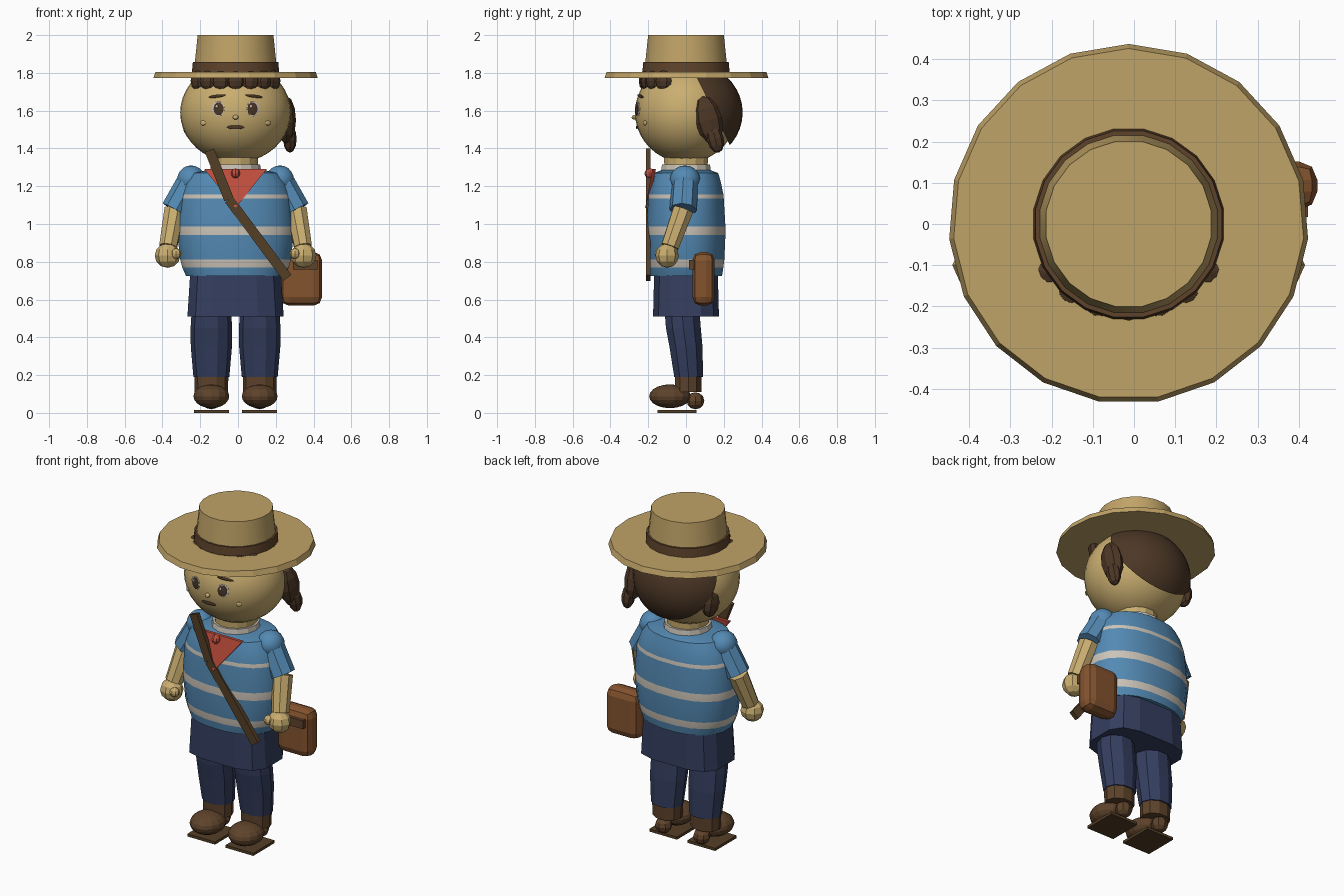
import bpy, bmesh, math
from mathutils import Matrix, Vector

if "Cube" in bpy.data.objects:
    bpy.data.objects.remove(bpy.data.objects["Cube"])

CX = -0.013  # the figure's axis
HEAD_Z, HEAD_R = 1.59, Vector((0.293, 0.27, 0.265))


def material(name, *rgb):
    linear = [((c / 255 + 0.055) / 1.055) ** 2.4 for c in rgb] + [1]
    m = bpy.data.materials.new(name)
    m.use_nodes = True
    m.diffuse_color = linear
    m.node_tree.nodes["Principled BSDF"].inputs["Base Color"].default_value = linear
    return m


SKIN = material("skin", 202, 174, 112)
STRAW = material("straw", 192, 163, 103)
BLUE = material("shirt blue", 84, 138, 180)
CREAM = material("cream", 204, 196, 184)
HAIR = material("dark brown", 76, 55, 38)
LEATHER = material("boot leather", 94, 67, 43)
BAG = material("bag leather", 132, 83, 46)
RED = material("scarf red", 196, 80, 62)
NAVY = material("navy", 52, 62, 95)
STRAP = material("strap brown", 84, 62, 38)


def finish(name, bm, mat, smooth=False):
    bmesh.ops.translate(bm, verts=bm.verts, vec=(CX, 0, 0))
    bmesh.ops.recalc_face_normals(bm, faces=bm.faces)
    mesh = bpy.data.meshes.new(name)
    bm.to_mesh(mesh)
    bm.free()
    mesh.materials.append(mat)
    ob = bpy.data.objects.new(name, mesh)
    bpy.context.collection.objects.link(ob)
    if smooth:
        bpy.ops.object.select_all(action='DESELECT')
        ob.select_set(True)
        bpy.context.view_layer.objects.active = ob
        bpy.ops.object.shade_smooth_by_angle(angle=math.radians(35))
    return ob


def loft(name, rings, mat, segs=12, power=2, phase=0.5, x=0, smooth=False):
    """Stack (z, rx, ry, y) rings into a closed solid."""
    bm = bmesh.new()
    loops = []
    for z, rx, ry, y in rings:
        loop = []
        for i in range(segs):
            a = math.tau * (i + phase) / segs + math.pi / 2
            c, s = math.cos(a), math.sin(a)
            px = math.copysign(abs(c) ** (2 / power), c) * rx
            py = math.copysign(abs(s) ** (2 / power), s) * ry
            loop.append(bm.verts.new((x + px, y + py, z)))
        loops.append(loop)
    for low, high in zip(loops, loops[1:]):
        for i in range(segs):
            j = (i + 1) % segs
            bm.faces.new((low[i], low[j], high[j], high[i]))
    bm.faces.new(loops[0])
    bm.faces.new(loops[-1])
    return finish(name, bm, mat, smooth)


def ball(name, loc, radii, mat, segs=10, rows=8, rot=Matrix(), smooth=False):
    bm = bmesh.new()
    m = Matrix.Translation(loc) @ rot @ Matrix.Diagonal((*radii, 1))
    bmesh.ops.create_uvsphere(bm, u_segments=segs, v_segments=rows, radius=1, matrix=m)
    return finish(name, bm, mat, smooth)


def limb(name, a, b, ra, rb, mat, segs=8):
    a, b = Vector(a), Vector(b)
    bm = bmesh.new()
    turn = (b - a).to_track_quat('Z', 'Y').to_matrix().to_4x4()
    bmesh.ops.create_cone(bm, cap_ends=True, segments=segs, radius1=ra, radius2=rb,
                          depth=(b - a).length, matrix=Matrix.Translation((a + b) / 2) @ turn)
    return finish(name, bm, mat)


def box(name, loc, size, mat, rot=Matrix(), bevel=0):
    bm = bmesh.new()
    bmesh.ops.create_cube(bm, size=1, matrix=Matrix.Translation(loc) @ rot @ Matrix.Diagonal((*size, 1)))
    if bevel:
        bmesh.ops.bevel(bm, geom=bm.edges[:], offset=bevel, segments=2, profile=0.5, affect='EDGES')
    return finish(name, bm, mat)


def on_face(x, z, out=0.0):
    d = 1 - (x / HEAD_R.x) ** 2 - ((z - HEAD_Z) / HEAD_R.z) ** 2
    return Vector((x, -HEAD_R.y * math.sqrt(d) - out, z))


def face_plate(name, x, z, rx, rz, mat, out=0.0, roll=0.0):
    p = on_face(x, z, out)
    rot = Matrix.Rotation(math.atan2(x / HEAD_R.x ** 2, -p.y / HEAD_R.y ** 2), 4, 'Z')
    ball(name, p, (rx, 0.0048, rz), mat, 14, 8, rot @ Matrix.Rotation(roll, 4, 'Y'))


# Hat
loft("hat_brim", [(1.772, .437, .437, 0), (1.805, .426, .426, 0)], STRAW, 19, phase=0)
loft("hat_crown", [(1.8, .224, .224, 0), (2, .203, .203, 0)], STRAW, 20, smooth=True)
loft("hat_band", [(1.8, .234, .234, 0), (1.857, .229, .229, 0)], LEATHER, 20, smooth=True)

# Head, neck and collar
ball("head", (0, 0, HEAD_Z), HEAD_R, SKIN, 32, 20, smooth=True)
loft("neck", [(1.26, .115, .115, 0), (1.36, .12, .12, 0)], SKIN, 14)
loft("collar", [(1.25, .14, .14, 0), (1.315, .13, .13, 0)], CREAM, 14)

# Back hair: a shell kept only behind a sloping plane
bm = bmesh.new()
bmesh.ops.create_uvsphere(bm, u_segments=32, v_segments=20, radius=1,
                          matrix=Matrix.Translation((0, .008, HEAD_Z)) @ Matrix.Diagonal((.301, .292, .27, 1)))
cut = bmesh.ops.bisect_plane(bm, geom=bm.verts[:] + bm.edges[:] + bm.faces[:],
                             plane_co=(0, .06, 1.77), plane_no=(0, .9, .44), clear_inner=True)
rim = [e for e in cut["geom_cut"] if isinstance(e, bmesh.types.BMEdge)]
bmesh.ops.contextual_create(bm, geom=rim)
finish("back_hair", bm, HAIR, True)

# Fringe tufts around the forehead
for i in range(-3, 4):
    a = i * math.radians(19)
    ball("fringe_tuft", (math.sin(a) * .238, -math.cos(a) * .218, 1.758), (.05, .032, .055), HAIR, 8, 6,
         Matrix.Rotation(a, 4, 'Z'))

# Hair bunches
lean = Matrix.Rotation(math.radians(14), 4, 'X')
ball("left_bunch", (.27, .12, 1.55), (.05, .072, .13), HAIR, 8, 6, lean)
ball("left_bunch_tip", (.288, .155, 1.45), (.036, .045, .075), HAIR, 8, 6, lean)
ball("right_bunch", (-.238, .12, 1.535), (.042, .06, .085), HAIR, 8, 6, lean)

# Face
for s in (-1, 1):
    face_plate("eye_white", s * .092, 1.61, .036, .04, CREAM)
    face_plate("iris", s * .09, 1.61, .028, .034, HAIR, .004)
    face_plate("eye_glint", s * .09 - .009, 1.622, .007, .009, CREAM, .008)
    face_plate("brow", s * .098, 1.677, .05, .008, HAIR, .003, s * .12)
    face_plate("cheek", s * .172, 1.535, .017, .013, SKIN, .006)
ball("nose", on_face(0, 1.565, .005), (.016, .014, .013), SKIN)
face_plate("mouth", 0, 1.512, .05, .01, HAIR, .002)

# Striped shirt
profile = [(.725, .265, .193, 0), (.77, .285, .2, 0), (.812, .296, .205, 0), (.942, .311, .211, 0),
           (.988, .311, .211, 0), (1.135, .3, .202, 0), (1.157, .295, .2, 0), (1.22, .272, .187, 0),
           (1.27, .235, .172, 0), (1.285, .15, .13, 0)]
shirt = loft("shirt", profile, BLUE, 20, power=2.3, smooth=True)
shirt.data.materials.append(CREAM)
for f in shirt.data.polygons:
    z = f.center.z
    f.material_index = int(.77 < z < .812 or .942 < z < .988 or 1.135 < z < 1.157)

# Tunic hem
loft("tunic_hem", [(.51, .26, .178, 0), (.74, .245, .172, 0)], NAVY, 12, power=3.4)

# Arms, legs and boots on both sides
for s, side in ((-1, "right_"), (1, "left_")):
    shoulder, cuff, wrist = (s * .235, -.005, 1.235), (s * .322, -.015, 1.075), (s * .357, -.085, .88)
    ball(side + "shoulder", shoulder, (.076, .08, .075), BLUE, 14, 10, smooth=True)
    limb(side + "sleeve", shoulder, cuff, .07, .073, BLUE)
    limb(side + "forearm", cuff, wrist, .058, .05, SKIN)
    ball(side + "hand", (s * .36, -.1, .833), (.068, .062, .065), SKIN, 8, 6)
    ball(side + "thumb", (s * .315, -.138, .843), (.028, .028, .028), SKIN, 8, 6)

    loft(side + "trouser", [(.19, .095, .08, .014), (.35, .109, .092, 0), (.45, .11, .097, -.014),
                            (.53, .105, .097, -.02)], NAVY, 10, x=s * .128)
    loft(side + "boot_shaft", [(.11, .088, .073, .012), (.195, .09, .074, .012)], LEATHER, 10, x=s * .128)
    ball(side + "boot_toe", (s * .128, -.085, .088), (.097, .11, .063), LEATHER, 14, 10)
    ball(side + "boot_heel", (s * .128, .05, .064), (.05, .047, .045), LEATHER, 8, 6)
    box(side + "sole", (s * .128, -.048, .008), (.185, .205, .016), STRAP)

# Scarf: a hanging triangle with a knot
bm = bmesh.new()
corners = [(-.165, -.178, 1.29), (.165, -.178, 1.29), (0, -.216, 1.085)]
front = bm.faces.new([bm.verts.new(c) for c in corners])
back = bmesh.ops.extrude_face_region(bm, geom=[front])["geom"]
bmesh.ops.translate(bm, verts=[v for v in back if isinstance(v, bmesh.types.BMVert)], vec=(0, .018, 0))
finish("scarf", bm, RED)
ball("scarf_knot", (0, -.19, 1.268), (.024, .03, .026), RED, 8, 6)

# Shoulder strap in two straight lengths
path = [(-.138, 1.39), (-.035, 1.13), (.275, .715)]
for (x0, z0), (x1, z1) in zip(path, path[1:]):
    turn = Matrix.Rotation(math.atan2(x0 - x1, z0 - z1), 4, 'Y')
    box("strap", ((x0 + x1) / 2, -.2, (z0 + z1) / 2), (.052, .026, math.hypot(x1 - x0, z1 - z0)), STRAP, turn)

# Hip bag
box("bag", (.348, .093, .71), (.22, .118, .285), BAG, bevel=.045)
box("bag_flap", (.37, .032, .785), (.13, .03, .05), LEATHER)
